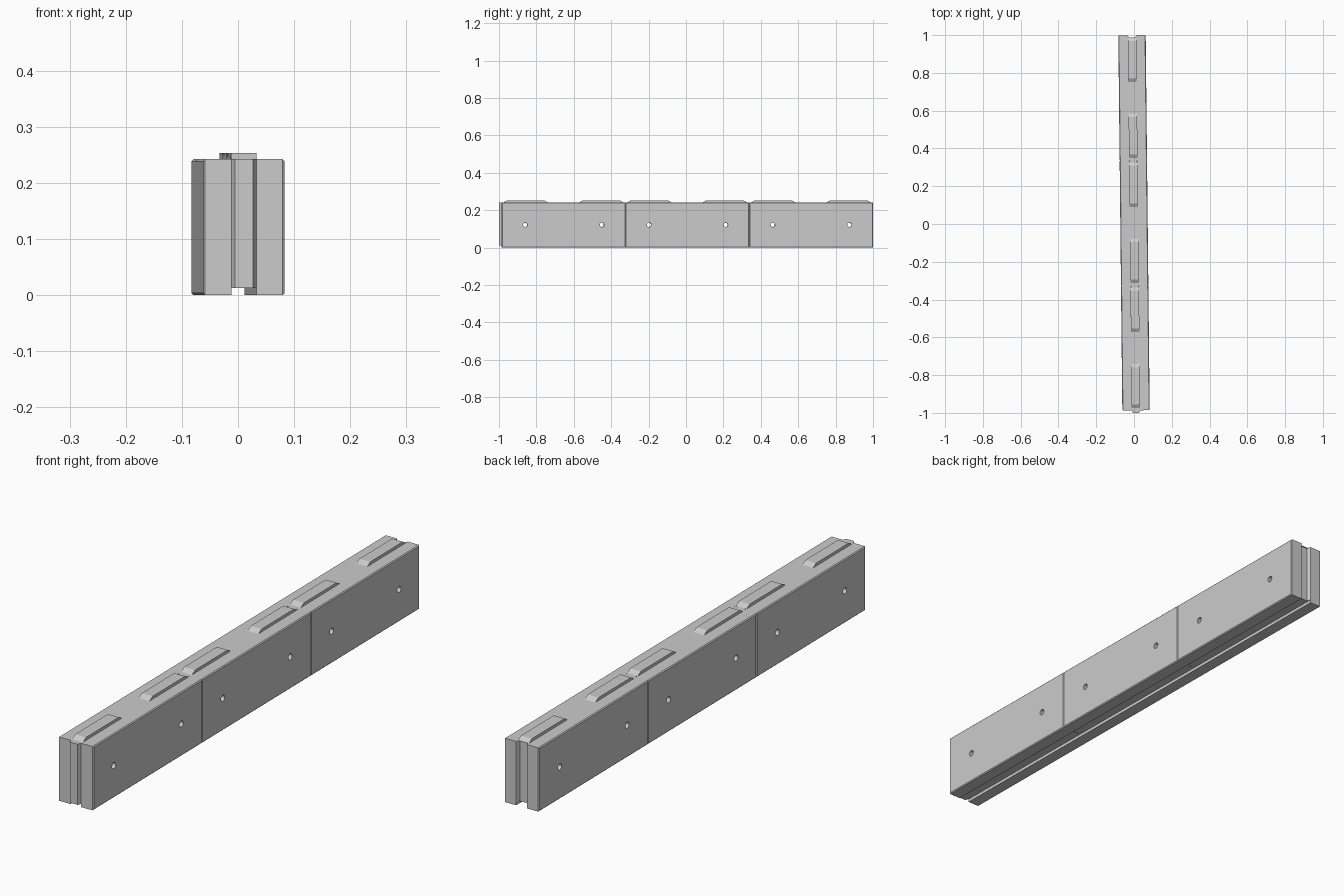
import bpy, bmesh
from mathutils import Matrix, Vector

if "Cube" in bpy.data.objects:
    bpy.data.objects.remove(bpy.data.objects["Cube"])

W, H = 0.0725, 0.242          # half width and height of a block
L = 0.662                     # block length
TONGUE, GROOVE = 0.013, 0.0145
# the whole row is turned slightly about z
ROW = Matrix.Translation((0, 0.0065, 0)) @ Matrix.Rotation(0.0107, 4, 'Z')


def prism(bm, pts, vec):
    """Extrude a closed outline along a vector."""
    face = bm.faces.new([bm.verts.new(p) for p in pts])
    ext = bmesh.ops.extrude_face_region(bm, geom=[face])
    verts = [v for v in ext['geom'] if isinstance(v, bmesh.types.BMVert)]
    bmesh.ops.translate(bm, verts=verts, vec=vec)
    bmesh.ops.recalc_face_normals(bm, faces=bm.faces)


def finish(bm, name, y):
    me = bpy.data.meshes.new(name)
    bmesh.ops.transform(bm, matrix=ROW @ Matrix.Translation((0, y, 0)), verts=bm.verts)
    bm.to_mesh(me)
    bm.free()
    ob = bpy.data.objects.new(name, me)
    bpy.context.collection.objects.link(ob)
    return ob


def block_body(name, y):
    # plan outline: tongue at the front end, matching groove at the back end
    h = L / 2
    right = [(0.016, -h - TONGUE), (0.022, -h), (W, -h),
             (W, h), (0.023, h), (0.017, h - GROOVE)]
    plan = right + [(-x, v) for x, v in reversed(right)]
    bm = bmesh.new()
    prism(bm, [(x, v, 0) for x, v in plan], (0, 0, H))
    # chamfer the outer long edges and outer corners
    edges = [e for e in bm.edges if all(abs(abs(v.co.x) - W) < 1e-5 for v in e.verts)]
    bmesh.ops.bevel(bm, geom=edges, offset=0.0035, segments=1, affect='EDGES')
    return finish(bm, name, y)


def block_cutter(y):
    bm = bmesh.new()
    # lengthwise channel in the underside
    g = 0.0225
    prism(bm, [(-g, -0.5, -0.05), (g, -0.5, -0.05), (g, -0.5, 0.012), (-g, -0.5, 0.012)], (0, 1, 0))
    # two through holes
    for hy in (-0.205, 0.205):
        bmesh.ops.create_cone(bm, cap_ends=True, segments=16, radius1=0.0115, radius2=0.0115, depth=0.3,
                              matrix=Matrix.Translation((0, hy, 0.122)) @ Matrix.Rotation(1.5707963, 4, 'Y'))
    cutter = finish(bm, "cutter", y)
    cutter.hide_render = True
    return cutter


def top_ridge(name, y):
    # raised strip with sloping ends
    bm = bmesh.new()
    a, b, x = 0.1175, 0.099, 0.0225
    prism(bm, [(-x, -a, H - 0.002), (-x, a, H - 0.002), (-x, a, H), (-x, b, 0.253),
               (-x, -b, 0.253), (-x, -a, H)], (2 * x, 0, 0))
    return finish(bm, name, y)


for i in range(3):
    y = (i - 1) * L
    body = block_body(f"block_{i + 1}", y)
    cutter = block_cutter(y)
    mod = body.modifiers.new("cut", 'BOOLEAN')
    mod.operation, mod.solver, mod.object = 'DIFFERENCE', 'EXACT', cutter
    bpy.context.view_layer.objects.active = body
    bpy.ops.object.modifier_apply(modifier=mod.name)
    bpy.data.objects.remove(cutter)
    for side, label in ((-1, "front"), (1, "back")):
        top_ridge(f"block_{i + 1}_{label}_ridge", y + side * 0.202)
